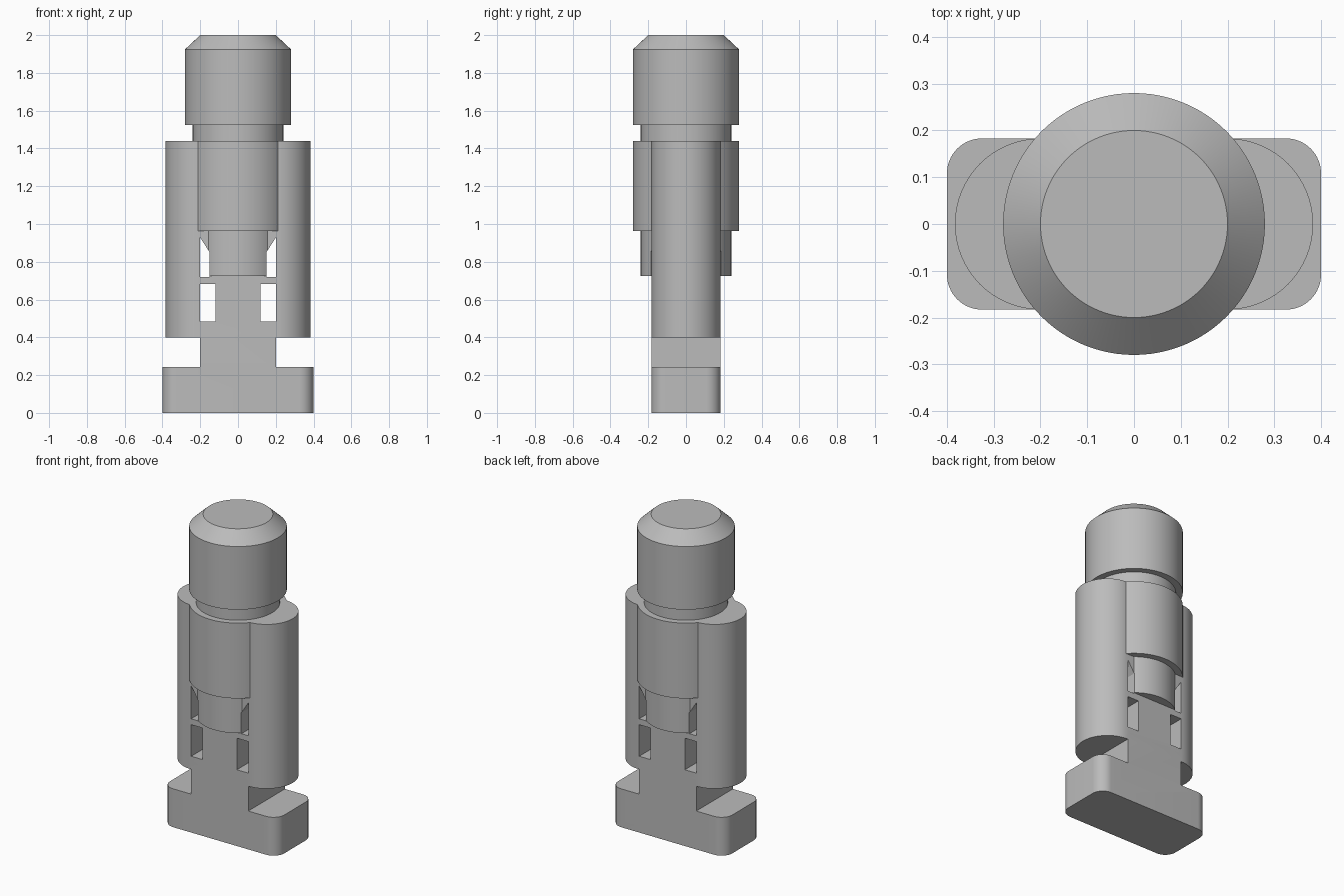
import bpy, bmesh, math
from mathutils import Vector

if "Cube" in bpy.data.objects:
    bpy.data.objects.remove(bpy.data.objects["Cube"])

grey = bpy.data.materials.new("plain_grey")
grey.use_nodes = True
GREY = (0.5, 0.5, 0.5, 1)
grey.diffuse_color = GREY
grey.node_tree.nodes["Principled BSDF"].inputs["Base Color"].default_value = GREY

HALF_DEPTH = 0.183


def prism(name, outline, start, depth, axis="z"):
    """Extrude a closed outline along z, or an x-z outline along y."""
    bm = bmesh.new()
    if axis == "z":
        points, move = [(a, b, start) for a, b in outline], Vector((0, 0, depth))
    else:
        points, move = [(a, start, b) for a, b in outline], Vector((0, depth, 0))
    face = bm.faces.new([bm.verts.new(p) for p in points])
    top = bmesh.ops.extrude_face_region(bm, geom=[face])["geom"]
    bmesh.ops.translate(bm, vec=move, verts=[v for v in top if isinstance(v, bmesh.types.BMVert)])
    return finish(name, bm)


def lathe(name, profile, steps=96):
    """Revolve a radius-height profile around z."""
    bm = bmesh.new()
    verts = [bm.verts.new((r, 0, z)) for r, z in profile]
    edges = [bm.edges.new(pair) for pair in zip(verts, verts[1:])]
    bmesh.ops.spin(bm, geom=verts + edges, axis=(0, 0, 1), cent=(0, 0, 0),
                   angle=math.tau, steps=steps, use_merge=True)
    bmesh.ops.remove_doubles(bm, verts=bm.verts, dist=1e-5)
    return finish(name, bm)


def finish(name, bm):
    bmesh.ops.recalc_face_normals(bm, faces=bm.faces)
    mesh = bpy.data.meshes.new(name)
    bm.to_mesh(mesh)
    bm.free()
    mesh.materials.append(grey)
    obj = bpy.data.objects.new(name, mesh)
    bpy.context.collection.objects.link(obj)
    return obj


def rounded_rect(hx, hy, radius, steps=16):
    points = []
    for quarter, (sx, sy) in enumerate([(1, 1), (-1, 1), (-1, -1), (1, -1)]):
        for i in range(steps + 1):
            a = (quarter + i / steps) * math.pi / 2
            p = (sx * (hx - radius) + radius * math.cos(a),
                 sy * (hy - radius) + radius * math.sin(a))
            if not points or (Vector(p) - Vector(points[-1])).length > 1e-5:
                points.append(p)
    if (Vector(points[0]) - Vector(points[-1])).length < 1e-5:
        points.pop()
    return points


def select_only(obj):
    bpy.ops.object.select_all(action="DESELECT")
    obj.select_set(True)
    bpy.context.view_layer.objects.active = obj


def combine(target, tool, operation):
    mod = target.modifiers.new(operation, "BOOLEAN")
    mod.operation, mod.solver, mod.object = operation, "EXACT", tool
    select_only(target)
    bpy.ops.object.modifier_apply(modifier=mod.name)
    bpy.data.objects.remove(tool)


# Housing: foot, stem, wide body with round sides, and central barrel
housing = prism("housing", rounded_rect(0.383, HALF_DEPTH, HALF_DEPTH), 0.4, 1.04)
foot = prism("foot", rounded_rect(0.4, HALF_DEPTH, 0.075), 0, 0.243)
stem = prism("stem", [(-0.2, 0.2), (0.2, 0.2), (0.2, 0.45), (-0.2, 0.45)],
             -HALF_DEPTH, 2 * HALF_DEPTH, "y")
barrel = lathe("barrel", [(0, 0.725), (0.24, 0.725), (0.24, 0.963), (0.28, 0.963),
                          (0.28, 1.44), (0, 1.44)])
for part in (stem, foot, barrel):
    combine(housing, part, "UNION")

# Windows through the housing: square lower ones, sloped upper ones
lower = [(0.12, 0.483), (0.2, 0.483), (0.2, 0.683), (0.12, 0.683)]
upper = [(0.152, 0.72), (0.2, 0.72), (0.2, 0.928), (0.152, 0.853)]
for side in (-1, 1):
    for outline in (lower, upper):
        cutter = prism("window_cutter", [(side * x, z) for x, z in outline], -0.5, 1, "y")
        combine(housing, cutter, "DIFFERENCE")

# Head with a narrow neck and chamfered top
head = lathe("head", [(0, 1.44), (0.24, 1.44), (0.24, 1.525), (0.28, 1.525),
                      (0.28, 1.925), (0.2, 2), (0, 2)])

for obj in (housing, head):
    select_only(obj)
    bpy.ops.object.shade_smooth_by_angle(angle=math.radians(25))
